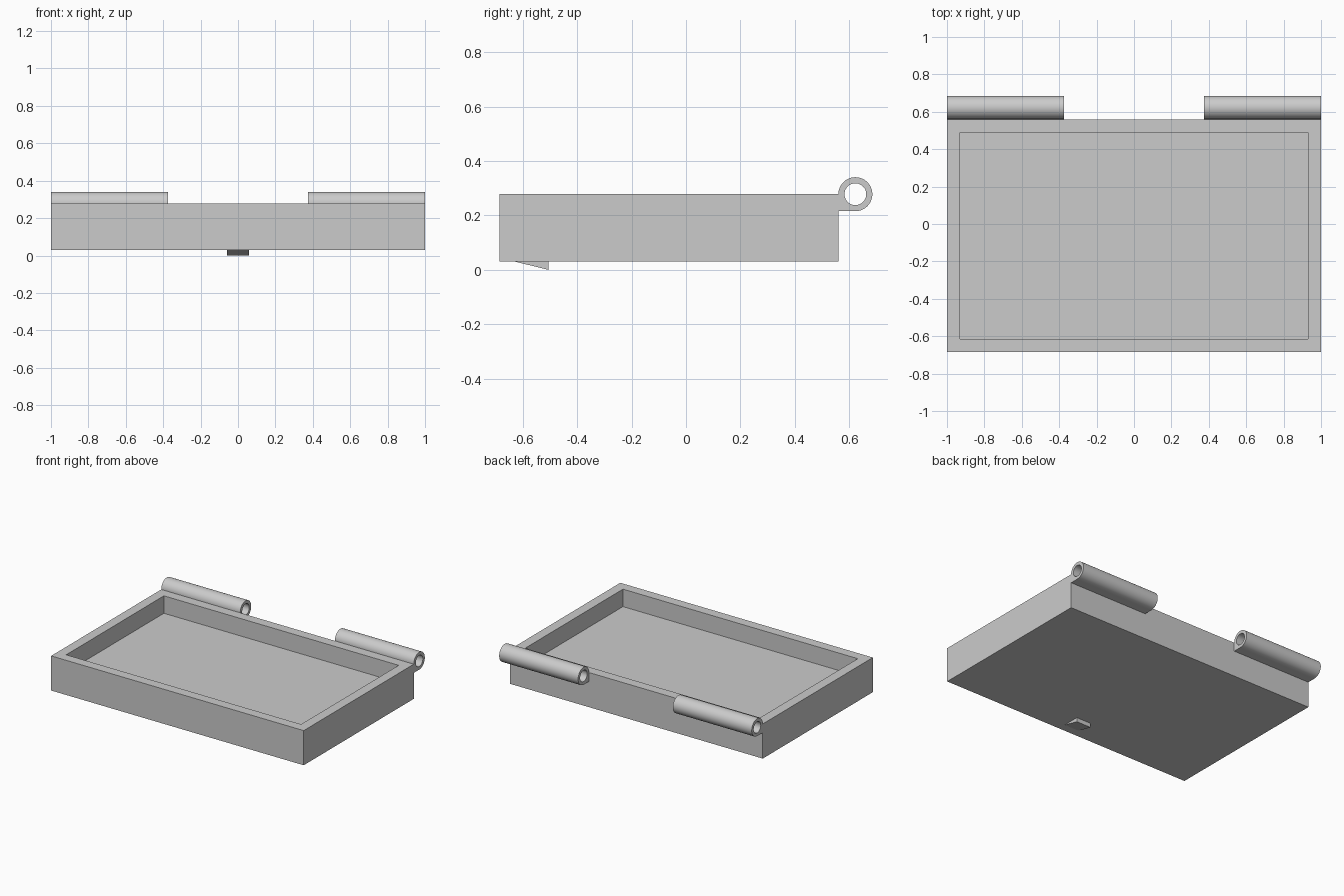
import bpy, bmesh
from math import sin, cos, tau, pi, radians

cube = bpy.data.objects.get("Cube")
if cube:
    bpy.data.objects.remove(cube, do_unlink=True)

grey = bpy.data.materials.new("plain grey")
grey.use_nodes = True
COLOUR = (0.6, 0.6, 0.6, 1)
grey.diffuse_color = COLOUR
grey.node_tree.nodes["Principled BSDF"].inputs["Base Color"].default_value = COLOUR


def finish(bm, name, smooth=False):
    bmesh.ops.recalc_face_normals(bm, faces=bm.faces)
    mesh = bpy.data.meshes.new(name)
    bm.to_mesh(mesh)
    bm.free()
    mesh.materials.append(grey)
    obj = bpy.data.objects.new(name, mesh)
    bpy.context.collection.objects.link(obj)
    if smooth:
        bpy.ops.object.select_all(action='DESELECT')
        obj.select_set(True)
        bpy.context.view_layer.objects.active = obj
        bpy.ops.object.shade_smooth_by_angle(angle=radians(30))
    return obj


def extrude_x(bm, face, width):
    moved = bmesh.ops.extrude_face_region(bm, geom=[face])["geom"]
    verts = [v for v in moved if isinstance(v, bmesh.types.BMVert)]
    bmesh.ops.translate(bm, verts=verts, vec=(width, 0, 0))


# Tray: a box whose top is inset and sunk into a shallow recess
FRONT, BACK, BASE, TOP = -0.685, 0.56, 0.03, 0.278
WALL, DEPTH = 0.099, 0.125
bm = bmesh.new()
bmesh.ops.create_cube(bm, size=1)
for v in bm.verts:
    v.co = (v.co.x * 2,
            BACK if v.co.y > 0 else FRONT,
            TOP if v.co.z > 0 else BASE)
bm.normal_update()
lid = max(bm.faces, key=lambda f: f.normal.z)
bmesh.ops.inset_region(bm, faces=[lid], thickness=WALL)
sunk = bmesh.ops.extrude_face_region(bm, geom=[lid])["geom"]
bmesh.ops.translate(bm, verts=[v for v in sunk if isinstance(v, bmesh.types.BMVert)],
                    vec=(0, 0, -DEPTH))
if lid.is_valid:
    bmesh.ops.delete(bm, geom=[lid], context='FACES_ONLY')
finish(bm, "tray")

# Hinge barrels: tubes with a squared lower corner that meets the tray
RADIUS, BORE, SIDES, LENGTH = 0.0625, 0.04, 48, 0.625
PIN_Y = BACK + RADIUS


def hinge_barrel(name, x0):
    bm = bmesh.new()
    rings = []
    for x in (x0, x0 + LENGTH):
        for is_outer in (True, False):
            ring = []
            for i in range(SIDES):
                a = tau * i / SIDES
                r = RADIUS if is_outer else BORE
                if is_outer and pi < a < 1.5 * pi:
                    r /= max(abs(cos(a)), abs(sin(a)))
                ring.append(bm.verts.new((x, PIN_Y + r * cos(a), TOP + r * sin(a))))
            rings.append(ring)
    # Join outer skin, end cap, bore and other end cap
    for a, b in ((0, 2), (2, 3), (3, 1), (1, 0)):
        for i in range(SIDES):
            j = (i + 1) % SIDES
            bm.faces.new((rings[a][i], rings[a][j], rings[b][j], rings[b][i]))
    finish(bm, name, smooth=True)


hinge_barrel("right_hinge_barrel", -1)
hinge_barrel("left_hinge_barrel", 1 - LENGTH)

# Latch: a small wedge under the front edge
bm = bmesh.new()
side = bm.faces.new([bm.verts.new((-0.058, y, z))
                     for y, z in ((-0.628, BASE), (-0.505, BASE), (-0.505, 0))])
extrude_x(bm, side, 0.116)
finish(bm, "latch_wedge")
